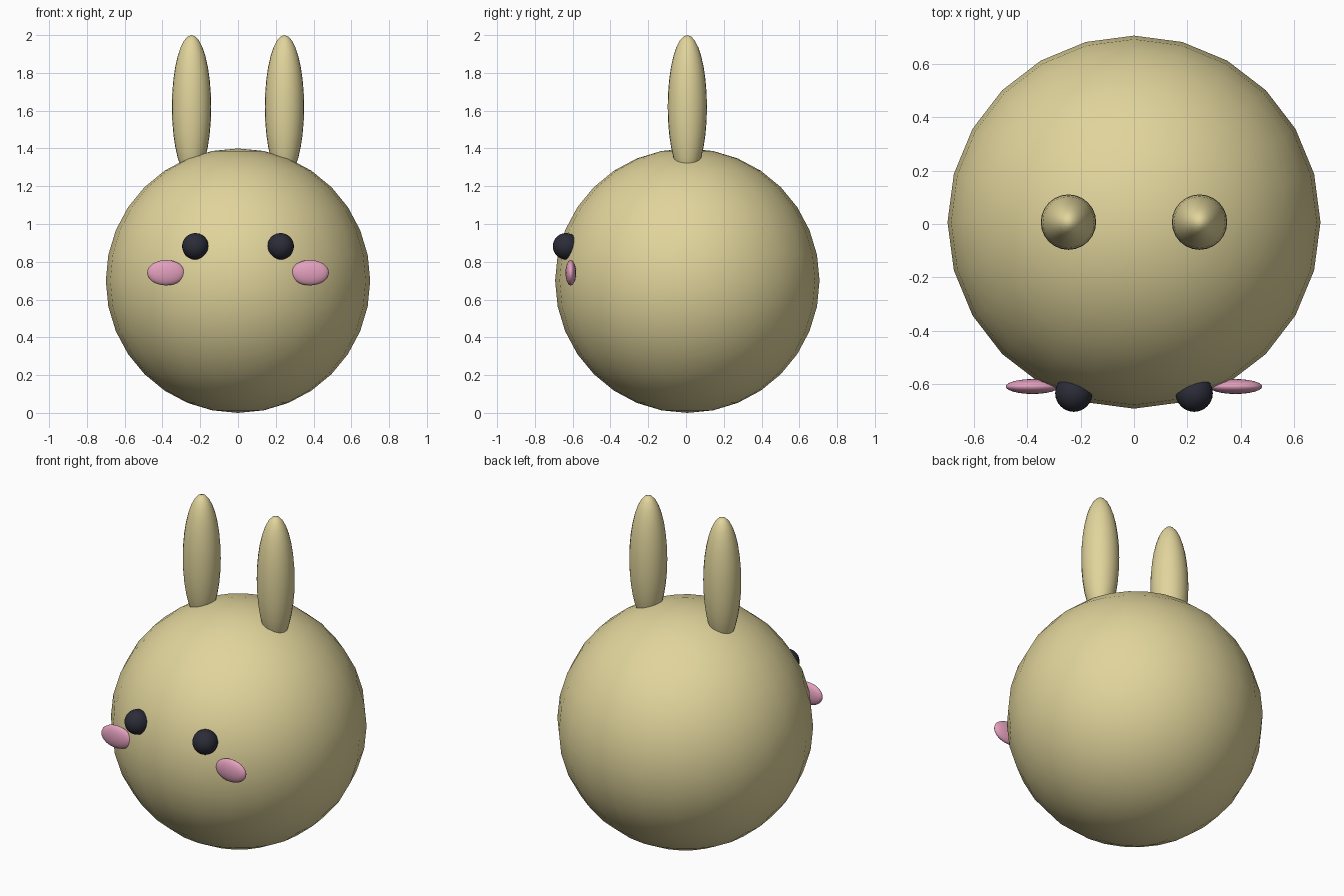
import bpy

# Remove the default cube
cube = bpy.data.objects.get("Cube")
if cube:
    bpy.data.objects.remove(cube, do_unlink=True)


def make_material(name, rgb):
    mat = bpy.data.materials.new(name)
    mat.use_nodes = True
    color = (*rgb, 1.0)
    mat.diffuse_color = color
    mat.node_tree.nodes["Principled BSDF"].inputs["Base Color"].default_value = color
    return mat


def ellipsoid(name, location, radii, mat, segments=24, rings=16):
    bpy.ops.mesh.primitive_uv_sphere_add(segments=segments, ring_count=rings,
                                         radius=1, location=location)
    obj = bpy.context.object
    obj.name = name
    obj.scale = radii
    bpy.ops.object.transform_apply(location=False, rotation=False, scale=True)
    bpy.ops.object.shade_smooth()
    obj.data.materials.append(mat)
    return obj


cream = make_material("cream_fur", (0.75, 0.66, 0.33))
black = make_material("eye_black", (0.025, 0.025, 0.04))
pink = make_material("cheek_pink", (0.77, 0.35, 0.51))

# Round body
ellipsoid("body", (0, 0.007, 0.70), (0.70, 0.70, 0.70), cream)

# Ears, eyes and cheeks on both sides
for side, s in (("left", 1), ("right", -1)):
    ellipsoid(f"{side}_ear", (s * 0.246, 0.007, 1.62), (0.104, 0.104, 0.38), cream)
    ellipsoid(f"{side}_eye", (s * 0.226, -0.635, 0.882), (0.07, 0.07, 0.07), black)
    ellipsoid(f"{side}_cheek", (s * 0.381, -0.61, 0.742), (0.10, 0.028, 0.067), pink)
